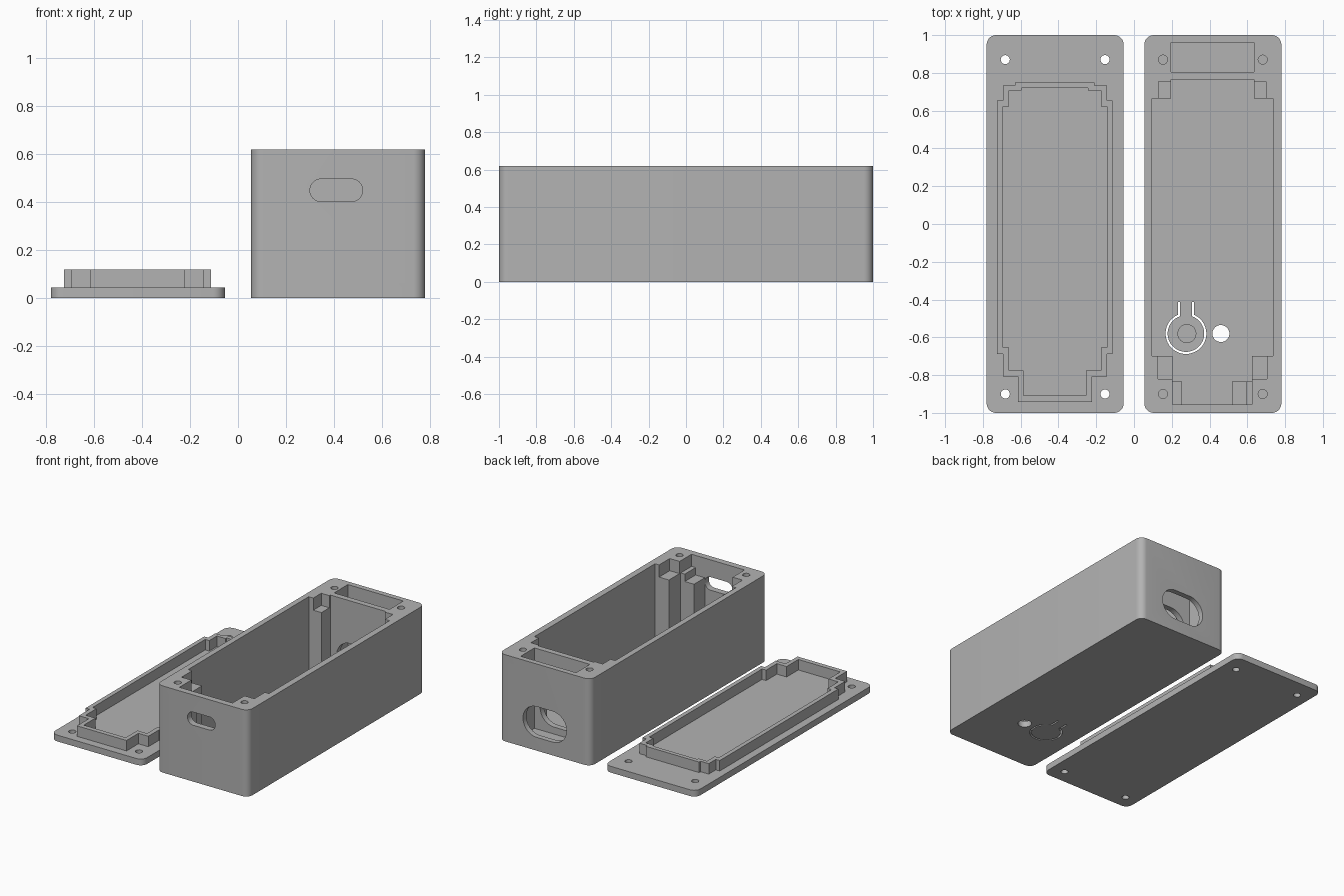
import bpy, bmesh, math
from mathutils import Matrix, Vector

if "Cube" in bpy.data.objects:
    bpy.data.objects.remove(bpy.data.objects["Cube"])

grey = bpy.data.materials.new("plain grey")
grey.diffuse_color = (0.45, 0.45, 0.45, 1)
grey.use_nodes = True
grey.node_tree.nodes["Principled BSDF"].inputs["Base Color"].default_value = grey.diffuse_color
CX = 0.4175          # centre line of the box; the lid is at -CX
FLOOR = 0.045
H = 0.62


def prism(name, outline, a, b, along_y=False):
    """Extrude a 2D outline in z from a to b, or along y when along_y is set."""
    bm = bmesh.new()
    place = (lambda p: (p[0], a, p[1])) if along_y else (lambda p: (p[0], p[1], a))
    face = bm.faces.new([bm.verts.new(place(p)) for p in outline])
    ext = bmesh.ops.extrude_face_region(bm, geom=[face])
    step = Vector((0, b - a, 0)) if along_y else Vector((0, 0, b - a))
    bmesh.ops.translate(bm, vec=step,
                        verts=[v for v in ext["geom"] if isinstance(v, bmesh.types.BMVert)])
    bmesh.ops.recalc_face_normals(bm, faces=bm.faces)
    mesh = bpy.data.meshes.new(name)
    bm.to_mesh(mesh)
    bm.free()
    mesh.materials.append(grey)
    ob = bpy.data.objects.new(name, mesh)
    bpy.context.collection.objects.link(ob)
    return ob


def rect(x0, x1, y0, y1):
    return [(x0, y0), (x1, y0), (x1, y1), (x0, y1)]


def rounded(x0, x1, y0, y1, r, n=8):
    pts = []
    for i, (x, y) in enumerate([(x1 - r, y1 - r), (x0 + r, y1 - r),
                                (x0 + r, y0 + r), (x1 - r, y0 + r)]):
        for k in range(n + 1):
            t = math.pi / 2 * (i + k / n)
            p = (x + r * math.cos(t), y + r * math.sin(t))
            if not pts or math.dist(p, pts[-1]) > 1e-4:
                pts.append(p)
    if math.dist(pts[0], pts[-1]) < 1e-4:
        pts.pop()
    return pts


def circle(x, y, r, n=32):
    return [(x + r * math.cos(2 * math.pi * i / n), y + r * math.sin(2 * math.pi * i / n))
            for i in range(n)]


def stepped(cx, bands):
    """Mirrored stepped outline from (half width, y from, y to), front to back."""
    right = []
    for w, y0, y1 in bands:
        right += [(cx + w, y0), (cx + w, y1)]
    return right + [(2 * cx - x, y) for x, y in reversed(right)]


def cut(ob, cutters):
    for c in cutters:
        m = ob.modifiers.new("cut", 'BOOLEAN')
        m.object, m.operation, m.solver = c, 'DIFFERENCE', 'EXACT'
    dg = bpy.context.evaluated_depsgraph_get()
    mesh = bpy.data.meshes.new_from_object(ob.evaluated_get(dg))
    ob.modifiers.clear()
    ob.data = mesh
    for c in cutters:
        bpy.data.objects.remove(c)


def screw_holes(cx, z0, z1):
    return [prism("hole", circle(cx + s * 0.264, y, 0.024, 24), z0, z1)
            for s in (-1, 1) for y in (0.87, -0.90)]


# Lid plate with four screw holes
lid = prism("lid_plate", rounded(-0.78, -0.055, -1, 1, 0.05), 0, FLOOR)
cut(lid, screw_holes(-CX, -0.1, 0.2))

# Stepped lip on the lid
LX = -0.419
lip = prism("lid_lip", stepped(LX, [(0.196, -0.942, -0.808), (0.275, -0.808, -0.687),
                                    (0.306, -0.687, 0.654), (0.275, 0.654, 0.734),
                                    (0.21, 0.734, 0.75)]), FLOOR - 0.002, 0.12)
cut(lip, [prism("lip_cut", stepped(LX, [(0.166, -0.908, -0.776), (0.243, -0.776, -0.654),
                                        (0.275, -0.654, 0.621), (0.243, 0.621, 0.707),
                                        (0.176, 0.707, 0.72)]), -0.1, 0.3)])

# Box body: deep cavity leaves corner posts, wider mouth takes the lid lip
box = prism("box_body", rounded(0.055, 0.78, -1, 1, 0.05), 0, H)
BX = 0.415
cutters = [
    prism("cavity", stepped(BX, [(0.21, -0.955, -0.70), (0.32, -0.70, 0.664),
                                 (0.22, 0.664, 0.765)]), FLOOR, 0.56),
    prism("mouth", stepped(BX, [(0.21, -0.955, -0.82), (0.288, -0.82, -0.70),
                                (0.32, -0.70, 0.664), (0.284, 0.664, 0.754),
                                (0.22, 0.754, 0.765)]), 0.533, H + 0.1),
    prism("rear_pocket", rect(0.196, 0.635, 0.806, 0.962), FLOOR, H + 0.1),
    # Long slot through the rear wall and the partition, small slot in front
    prism("rear_slot", rounded(0.245, 0.59, 0.095, 0.315, 0.11, 12), 0.70, 1.1, True),
    prism("front_slot", rounded(0.30, 0.52, 0.403, 0.497, 0.047, 10), -1.1, -0.90, True),
    prism("light_hole", circle(0.46, -0.58, 0.045), -0.1, 0.2),
]
cutters += screw_holes(CX, 0.32, H + 0.1)

# Thin keyhole slit that frees the push button in the floor
BUX, BUY = 0.275, -0.58


def keyhole(r, half):
    a = math.acos(half / r)
    sweep = math.pi + 2 * a
    arc = [(BUX + r * math.cos(math.pi - a + sweep * i / 40),
            BUY + r * math.sin(math.pi - a + sweep * i / 40)) for i in range(41)]
    return [(BUX - half, BUY + 0.168)] + arc + [(BUX + half, BUY + 0.168)]


cutters.append(prism("slit", keyhole(0.108, 0.043) + keyhole(0.097, 0.032)[::-1], -0.1, 0.2))
cut(box, cutters)

# Push button stem and the blocks beside the front slot
prism("button_stem", circle(0.28, -0.58, 0.05), FLOOR - 0.002, 0.14)
prism("slot_block_left", rect(0.203, 0.254, -0.957, -0.833), FLOOR - 0.002, 0.48)
prism("slot_block_right", rect(0.52, 0.594, -0.957, -0.833), FLOOR - 0.002, 0.48)
prism("slot_block_step", rect(0.593, 0.627, -0.957, -0.833), FLOOR - 0.002, 0.533)

# Smooth the round walls, keep edges sharp
for ob in bpy.context.collection.objects:
    ob.select_set(True)
    bpy.context.view_layer.objects.active = ob
bpy.ops.object.shade_smooth_by_angle(angle=math.radians(30))
